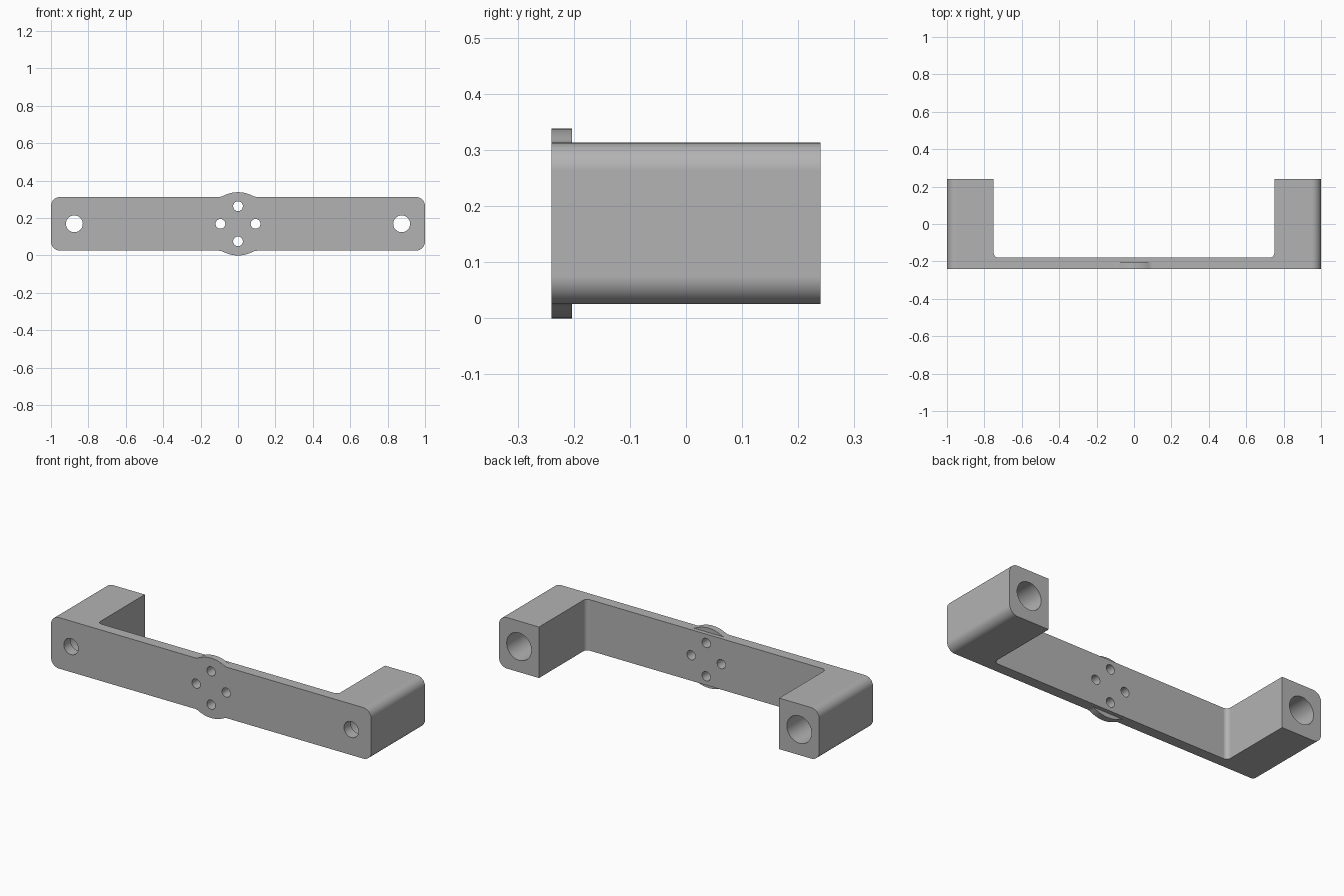
import bpy, bmesh, math
from mathutils import Vector

cube = bpy.data.objects.get("Cube")
if cube:
    bpy.data.objects.remove(cube, do_unlink=True)

MID_Z, HALF_H = 0.169, 0.144      # bar centre height and half height
FRONT, BACK, WEB = -0.24, 0.24, -0.18
INNER_X, FILLET = 0.75, 0.025

grey = bpy.data.materials.new("plain grey")
grey.use_nodes = True
grey.diffuse_color = (0.45, 0.45, 0.45, 1)
grey.node_tree.nodes["Principled BSDF"].inputs["Base Color"].default_value = (0.45, 0.45, 0.45, 1)


def arc(cx, cy, r, start, end, steps):
    """Points on an arc, angles in degrees."""
    angles = [math.radians(start + (end - start) * i / steps) for i in range(steps + 1)]
    return [(cx + r * math.cos(a), cy + r * math.sin(a)) for a in angles]


def prism(points, offset):
    """Solid made by sweeping a closed 3D outline along an offset."""
    bm = bmesh.new()
    face = bm.faces.new([bm.verts.new(p) for p in points])
    swept = bmesh.ops.extrude_face_region(bm, geom=[face])["geom"]
    bmesh.ops.translate(bm, vec=Vector(offset),
                        verts=[v for v in swept if isinstance(v, bmesh.types.BMVert)])
    bmesh.ops.recalc_face_normals(bm, faces=bm.faces[:])
    return bm


def make_object(name, bm):
    mesh = bpy.data.meshes.new(name)
    bm.to_mesh(mesh)
    bm.free()
    mesh.materials.append(grey)
    obj = bpy.data.objects.new(name, mesh)
    bpy.context.collection.objects.link(obj)
    return obj


def activate(obj):
    bpy.ops.object.select_all(action='DESELECT')
    obj.select_set(True)
    bpy.context.view_layer.objects.active = obj


def drill(target, x, z, radius, y0, y1):
    """Cut a round hole along y."""
    ring = arc(x, z, radius, 0, 360, 48)[:-1]
    cutter = make_object("hole_cutter", prism([(px, y0, pz) for px, pz in ring], (0, y1 - y0, 0)))
    cutter.hide_render = True
    activate(target)
    mod = target.modifiers.new("hole", 'BOOLEAN')
    mod.operation, mod.solver, mod.object = 'DIFFERENCE', 'EXACT', cutter
    bpy.ops.object.modifier_apply(modifier=mod.name)
    bpy.data.objects.remove(cutter, do_unlink=True)


def finish(obj):
    activate(obj)
    bpy.ops.object.shade_smooth_by_angle(angle=math.radians(30))
    normals = obj.modifiers.new("flat_normals", 'WEIGHTED_NORMAL')
    normals.keep_sharp = True


# U-shaped bracket: front web, two arms, filleted inner corners
half = [(1, FRONT), (1, BACK), (INNER_X, BACK)]
half += arc(INNER_X - FILLET, WEB + FILLET, FILLET, 0, -90, 8)
plan = half + [(-x, y) for x, y in reversed(half)]
bm = prism([(x, y, MID_Z - HALF_H) for x, y in plan], (0, 0, 2 * HALF_H))

# Round the long outer edges of both arms
outer = [e for e in bm.edges
         if all(abs(v.co.x) > 0.999 for v in e.verts)
         and abs(e.verts[0].co.y - e.verts[1].co.y) > 0.1]
bmesh.ops.bevel(bm, geom=outer, offset=0.05, segments=10, profile=0.5, affect='EDGES')
bracket = make_object("bracket", bm)

# Stepped bolt holes through the arms
for side in (-1, 1):
    drill(bracket, side * 0.875, MID_Z, 0.045, FRONT - 0.1, BACK + 0.1)
    drill(bracket, side * 0.875, MID_Z, 0.077, WEB, BACK + 0.1)

# Four small holes around the centre
for dx, dz in ((1, 0), (-1, 0), (0, 1), (0, -1)):
    drill(bracket, dx * 0.094, MID_Z + dz * 0.094, 0.026, FRONT - 0.1, WEB + 0.1)
finish(bracket)

# Round boss segments above and below the web, blended into its edges
R, BLEND = 0.169, 0.05
blend_x = math.sqrt((R + BLEND) ** 2 - (HALF_H + BLEND) ** 2)
tangent = math.degrees(math.atan2(HALF_H + BLEND, blend_x))
side_curve = arc(blend_x, HALF_H + BLEND, BLEND, -90, tangent - 180, 6)
crown = arc(0, 0, R, tangent, 180 - tangent, 20)
outline = side_curve + crown[1:-1] + [(-x, z) for x, z in reversed(side_curve)]
for name, sign in (("upper_boss", 1), ("lower_boss", -1)):
    points = [(x, FRONT, MID_Z + sign * z) for x, z in outline]
    finish(make_object(name, prism(points, (0, 0.037, 0))))
